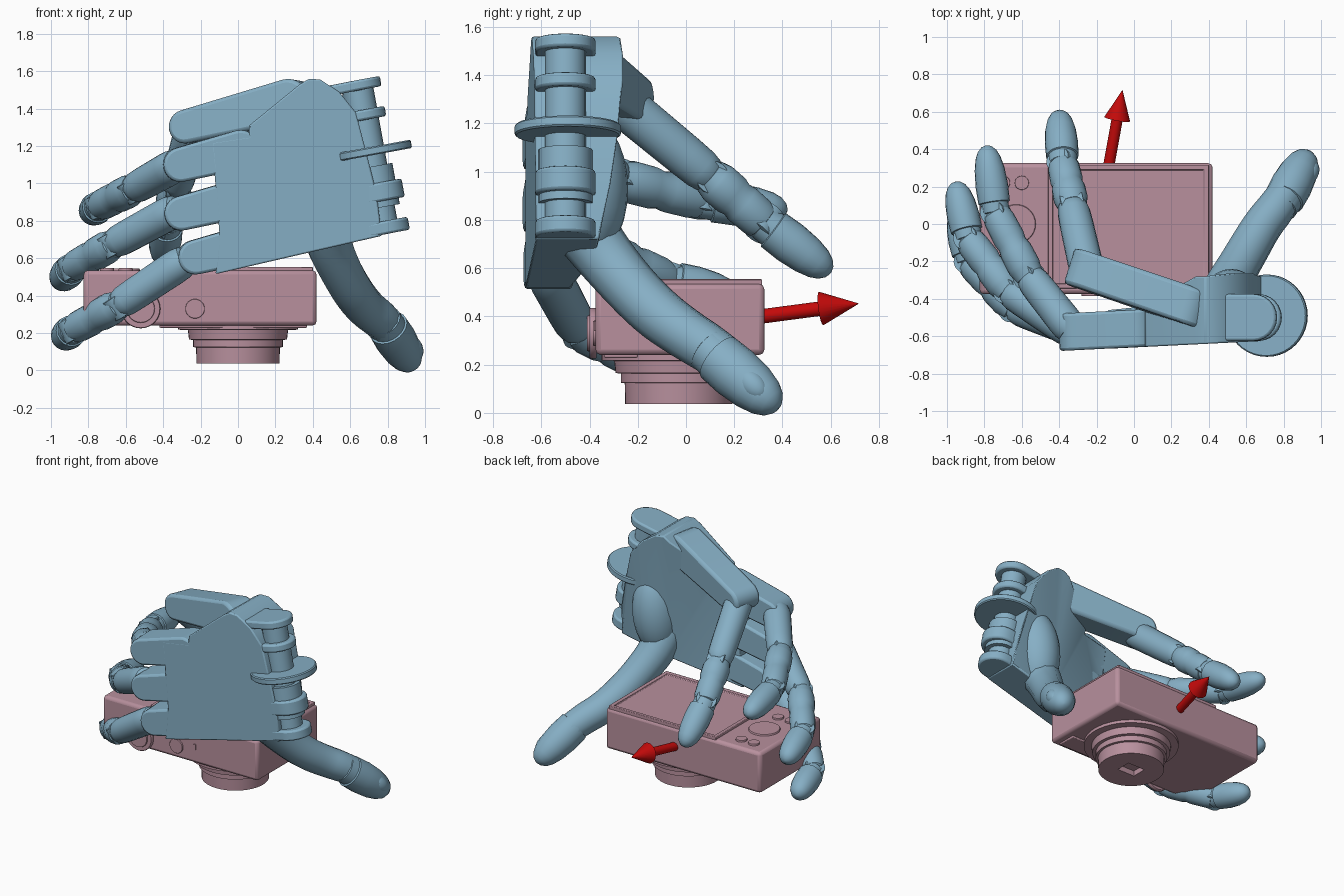
import bpy, bmesh, math
from mathutils import Vector as V

if "Cube" in bpy.data.objects:
    bpy.data.objects.remove(bpy.data.objects["Cube"])


def material(name, rgb):
    m = bpy.data.materials.new(name)
    m.diffuse_color = (*rgb, 1)
    m.use_nodes = True
    m.node_tree.nodes["Principled BSDF"].inputs["Base Color"].default_value = m.diffuse_color
    return m


BLUE = material("blue", (0.24, 0.43, 0.56))
PINK = material("pink", (0.48, 0.28, 0.34))
RED = material("red", (0.55, 0.003, 0.003))


def finish(name, bm, mat, bevel=0.0, segments=2):
    bmesh.ops.recalc_face_normals(bm, faces=bm.faces)
    me = bpy.data.meshes.new(name)
    bm.to_mesh(me)
    bm.free()
    ob = bpy.data.objects.new(name, me)
    bpy.context.collection.objects.link(ob)
    me.materials.append(mat)
    bpy.ops.object.select_all(action='DESELECT')
    ob.select_set(True)
    bpy.context.view_layer.objects.active = ob
    bpy.ops.object.shade_smooth_by_angle(angle=math.radians(35))
    if bevel:
        b = ob.modifiers.new("bevel", 'BEVEL')
        b.width, b.segments, b.limit_method = bevel, segments, 'ANGLE'
    return ob


def bridge(bm, a, b):
    for i in range(len(a)):
        j = (i + 1) % len(a)
        bm.faces.new((a[i], a[j], b[j], b[i]))


def tube(name, p, q, profile, mat=BLUE, n=20):
    """Round loft from p to q; profile holds (position 0..1, radius)."""
    p, q = V(p), V(q)
    rot = (q - p).to_track_quat('Z', 'Y')
    bm = bmesh.new()
    rings = [[bm.verts.new(p.lerp(q, t) + rot @ V((r * math.cos(2 * math.pi * i / n),
                                                  r * math.sin(2 * math.pi * i / n), 0)))
              for i in range(n)] for t, r in profile]
    for a, b in zip(rings, rings[1:]):
        bridge(bm, a, b)
    bm.faces.new(rings[0])
    bm.faces.new(rings[-1])
    return finish(name, bm, mat)


def disc(name, c, axis, r, t, mat=BLUE, n=32):
    c, a = V(c), V(axis).normalized() * t / 2
    return tube(name, c - a, c + a, [(0, r * .97), (.15, r), (.85, r), (1, r * .97)], mat, n)


def slab(name, p, q, r1, r2, normal, t, bevel=0.012):
    """Capsule-shaped plate from p to q, thickness t along normal."""
    p, q, n = V(p), V(q), V(normal).normalized()
    d = (q - p)
    d = (d - n * d.dot(n)).normalized()
    s = n.cross(d)
    bm = bmesh.new()
    out = []
    for c, r, a0 in ((p, r1, 90), (q, r2, -90)):
        for k in range(13):
            a = math.radians(a0 + k * 15)
            out.append(c + r * (d * math.cos(a) + s * math.sin(a)))
    lo = [bm.verts.new(v - n * t / 2) for v in out]
    hi = [bm.verts.new(v + n * t / 2) for v in out]
    bridge(bm, lo, hi)
    bm.faces.new(lo)
    bm.faces.new(hi)
    return finish(name, bm, BLUE, bevel)


def box(name, lo, hi, mat, bevel=0.0, recess=None):
    bm = bmesh.new()
    bmesh.ops.create_cube(bm, size=1)
    for v in bm.verts:
        v.co = V([lo[i] + (v.co[i] + .5) * (hi[i] - lo[i]) for i in range(3)])
    if recess:  # sunken panel in the top face
        top = max(bm.faces, key=lambda f: f.calc_center_median().z)
        bmesh.ops.inset_region(bm, faces=[top], thickness=recess[0])
        bmesh.ops.inset_region(bm, faces=[top], thickness=.002)
        bmesh.ops.translate(bm, verts=top.verts[:], vec=(0, 0, -recess[1]))
    return finish(name, bm, mat, bevel)


PROXIMAL = [(-.03, .7), (0, .9), (.08, 1), (.2, 1.02), (.75, .98), (.9, .95), (.98, .86), (1.03, .65)]
MIDDLE = [(-.06, .6), (-.02, .84), (.1, .94), (.15, .99), (.4, .98), (.5, .88), (.6, .95), (.88, .93), (.98, .85), (1.03, .6)]
TIP = [(-.03, .6), (.0, .82), (.14, .85), (.15, .94), (.4, .97), (.65, .89), (.82, .74), (.92, .55), (.98, .3), (1, .06)]


def finger(name, pts, r):
    pts = [V(p) for p in pts]
    for part, prof, a, b in zip(("proximal", "middle", "tip"), (PROXIMAL, MIDDLE, TIP), pts, pts[1:]):
        tube(f"{name}_{part}", a, b, [(t, k * r) for t, k in prof])
    # hinge barrels
    for i in (1, 2):
        axis = (pts[i] - pts[i - 1]).cross(pts[i + 1] - pts[i])
        disc(f"{name}_hinge_{i}", pts[i], axis, r * .76, r * 1.3, n=20)


# fingers
finger("index", [(-.28, -.58, .59), (-.64, -.45, .35), (-.88, -.2, .22), (-.945, .08, .165)], .09)
finger("middle", [(-.33, -.58, .86), (-.67, -.36, .675), (-.885, -.08, .55), (-.955, .225, .475)], .09)
finger("ring", [(-.33, -.57, 1.1), (-.56, -.28, .97), (-.74, .06, .88), (-.79, .42, .84)], .09)
finger("little", [(-.24, -.3, 1.31), (-.33, .1, .98), (-.38, .32, .79), (-.4, .6, .58)], .092)

# knuckle forks, flush with the back of the palm
for i, (x, z) in enumerate(((-.23, .605), (-.305, .84), (-.31, 1.1))):
    slab(f"knuckle_{i}", (x + .32, -.559 + .05 * (x + .32), z + .08), (x, -.559 + .05 * x, z),
         .105, .092, (-.05, 1, 0), .2, .015)
slab("little_metacarpal", (.29, -.44, 1.44), (-.26, -.25, 1.3), .115, .09, (.3, .95, -.05), .2, .02)

# palm: outline as x, z and depth of the inner face
outline = [(.33, 1.53, -.28), (.38, 1.56, -.28), (.44, 1.555, -.27), (.54, 1.49, -.26), (.63, 1.38, -.26),
           (.69, 1.15, -.28), (.74, .95, -.31), (.77, .72, -.36), (.4, .635, -.38), (-.12, .515, -.48),
           (-.1, .74, -.48), (-.12, .99, -.47), (-.14, 1.22, -.46), (.06, 1.25, -.44), (.06, 1.31, -.43)]
bm = bmesh.new()
back = [bm.verts.new((x, -.66 + .05 * x, z)) for x, z, y in outline]
inner = [bm.verts.new((x, y, z)) for x, z, y in outline]
bridge(bm, back, inner)
bm.faces.new(back)
bmesh.ops.triangulate(bm, faces=[bm.faces.new(inner)])
finish("palm", bm, BLUE, .008)


def ellipsoid(name, c, radii, tilt=(0, 0, 0)):
    bm = bmesh.new()
    bmesh.ops.create_uvsphere(bm, u_segments=24, v_segments=14, radius=1)
    bmesh.ops.scale(bm, vec=radii, verts=bm.verts)
    ob = finish(name, bm, BLUE)
    ob.location, ob.rotation_euler = c, tilt


# thumb: one bent skin, then the tip
ellipsoid("thumb_mound", (.52, -.41, .93), (.16, .17, .3), (.0, .1, 0))
path = [(.47, -.46, .82, 1.25), (.47, -.38, .7, 1.12), (.55, -.24, .53, 1.02), (.62, -.12, .41, 1.0),
        (.69, .0, .325, .95), (.765, .09, .27, .93), (.83, .19, .2, .85)]
curve = bpy.data.curves.new("thumb_body", 'CURVE')
curve.dimensions, curve.bevel_depth, curve.bevel_resolution = '3D', .112, 4
curve.use_fill_caps, curve.resolution_u = True, 4
spline = curve.splines.new('NURBS')
spline.points.add(len(path) - 1)
for pt, (x, y, z, r) in zip(spline.points, path):
    pt.co, pt.radius = (x, y, z, 1), r
spline.use_endpoint_u, spline.order_u = True, 3
curve.materials.append(BLUE)
bpy.context.collection.objects.link(bpy.data.objects.new("thumb_body", curve))
tube("thumb_tip", (.78, .09, .265), (.935, .38, .02), [(t, k * .115) for t, k in TIP])
ellipsoid("thumb_nail", (.935, .27, .12), (.05, .085, .055), (math.radians(-40), 0, -.5))

# wrist hinge
W = V((-.18, 0, .98))
tube("wrist_axle", (.64, -.5, 1.5), (.77, -.5, .78), [(0, .085), (1, .085)])
tube("wrist_collar", (.715, -.5, 1.09), (.755, -.5, .87), [(0, .112), (1, .112)])
disc("wrist_flange", (.71, -.49, 1.172), W, .22, .045, n=40)
for i, (x, z, t) in enumerate(((.64, 1.525, .055), (.665, 1.365, .055), (.76, .955, .1), (.79, .765, .07))):
    slab(f"wrist_lug_{i}", (x - .2, -.5, z - .04), (x, -.5, z), .125, .125, W, t)

# camera body and screen
box("camera_body", (-.825, -.375, .24), (.42, .325, .535), PINK, .022)
box("camera_screen", (-.46, -.345, .52), (.4, .315, .554), PINK, .004, (.035, .014))
box("camera_lens_plate", (-.42, -.34, .228), (.37, -.2, .25), PINK, .006)

# lens barrel with a square aperture
L = .24
steps = [(.24, .32), (.218, .32), (.216, .268), (.165, .262), (.163, .24), (.125, .24), (.123, .224), (.036, .222)]
lens = tube("camera_lens", (0, -.03, .24), (0, -.03, .036),
            [((L - z) / (L - .036), r) for z, r in steps], PINK, 48)
cutter = box("aperture_cutter", (-.07, -.085, .0), (.07, .025, .075), PINK)
cutter.hide_render = True
cutter.hide_viewport = True
for face in list(cutter.data.polygons) + [lens.data.polygons[-1]]:
    face.use_smooth = False
cut = lens.modifiers.new("aperture", 'BOOLEAN')
cut.object, cut.operation = cutter, 'DIFFERENCE'

# buttons
UP, FRONT = (0, 0, 1), (0, 1, 0)
disc("camera_dial", (-.63, 0, .53), UP, .105, .03, PINK)
for i, (x, y) in enumerate(((-.6, .22), (-.7, .22), (-.6, -.2), (-.7, -.2))):
    disc(f"camera_button_{i}", (x, y, .532), UP, .038, .03, PINK, 20)
disc("shutter_ring", (-.52, -.385, .33), FRONT, .105, .03, PINK)
disc("shutter_button", (-.52, -.395, .33), FRONT, .075, .03, PINK)
disc("power_button", (-.23, -.377, .33), FRONT, .052, .015, PINK)
box("power_light", (-.09, -.382, .34), (-.075, -.37, .38), PINK)

# arrow
tube("arrow", (-.155, .2, .385), (-.062, .715, .453), [(0, .03), (.7, .03), (.7, .07), (1, .001)], RED, 24)
